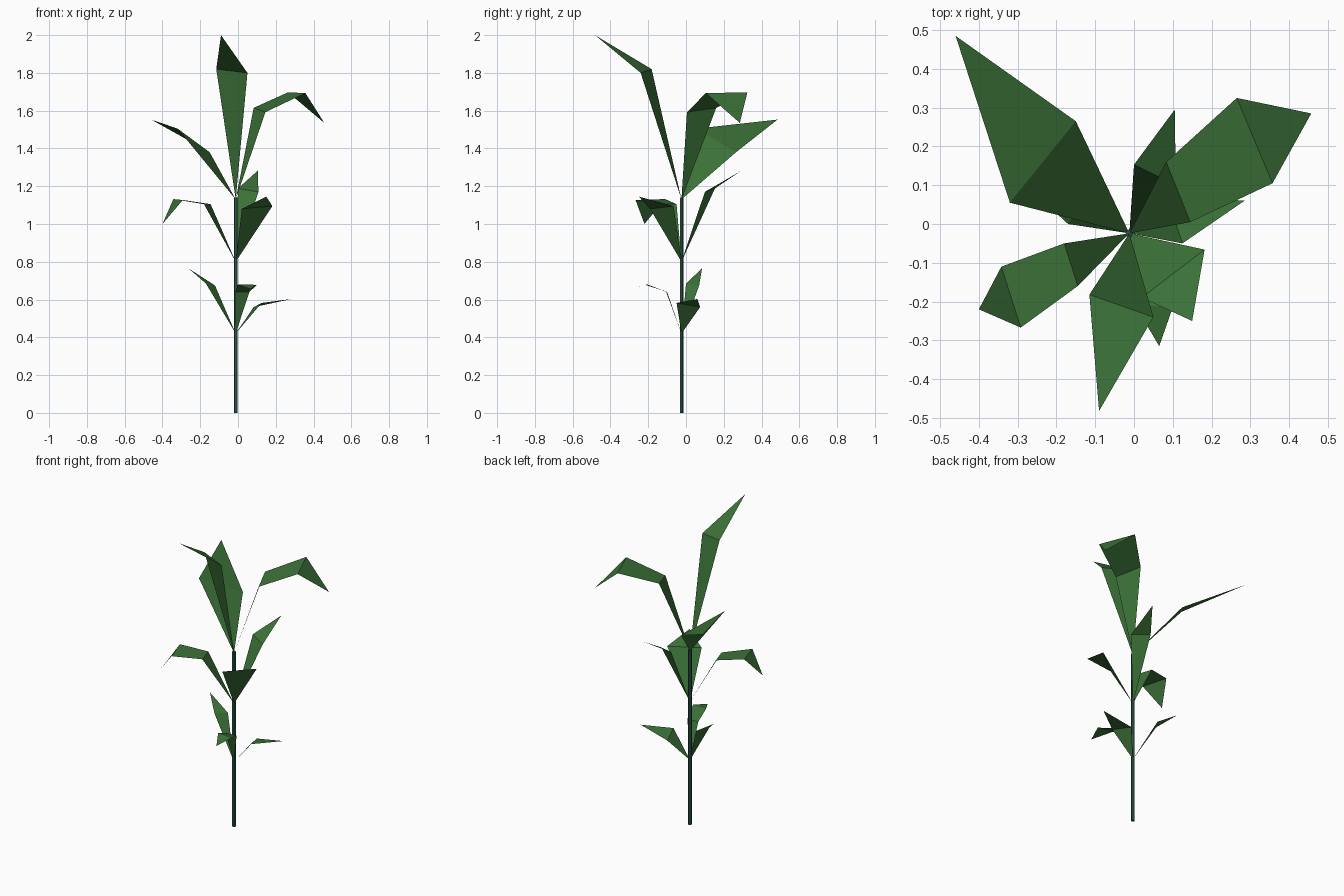
import bpy
from mathutils import Vector

if "Cube" in bpy.data.objects:
    bpy.data.objects.remove(bpy.data.objects["Cube"])

STEM_X, STEM_Y = -0.012, -0.024


def material(name, color):
    m = bpy.data.materials.new(name)
    m.diffuse_color = (*color, 1)
    m.use_nodes = True
    m.node_tree.nodes["Principled BSDF"].inputs["Base Color"].default_value = m.diffuse_color
    return m


leaf_green = material("leaf_green", (0.045, 0.17, 0.04))
stem_green = material("stem_green", (0.025, 0.09, 0.06))


def leaf(name, base_z, pairs, tip):
    """Flat blade: a point on the stem, one or two left/right pairs, then the tip."""
    verts = [Vector((STEM_X, STEM_Y, base_z))]
    for left, right in pairs:
        verts += [left, right]
    verts.append(tip)
    faces = [(0, 2, 1)]
    for i in range(1, len(pairs)):
        a = 2 * i - 1
        faces.append((a, a + 1, a + 3, a + 2))
    n = len(verts)
    faces.append((n - 3, n - 2, n - 1))
    mesh = bpy.data.meshes.new(name)
    mesh.from_pydata(verts, [], faces)
    mesh.materials.append(leaf_green)
    bpy.context.collection.objects.link(bpy.data.objects.new(name, mesh))


# stem
bpy.ops.mesh.primitive_cylinder_add(vertices=5, radius=0.011, depth=1.14,
                                    location=(STEM_X, STEM_Y, 0.57))
stem = bpy.context.object
stem.name = "stem"
stem.data.materials.append(stem_green)

# top tier
leaf("top_leaf_back_left", 1.13,
     [((-0.32, 0.055, 1.505), (-0.15, 0.265, 1.38))], (-0.46, 0.485, 1.553))
leaf("top_leaf_back_right", 1.13,
     [((0.083, 0.16, 1.615), (0.145, 0.005, 1.592)),
      ((0.265, 0.325, 1.697), (0.357, 0.105, 1.693))], (0.457, 0.285, 1.535))
leaf("top_leaf_front", 1.13,
     [((0.05, -0.24, 1.80), (-0.115, -0.182, 1.82))], (-0.09, -0.482, 2.0))

# middle tier
leaf("middle_leaf_front_left", 0.80,
     [((-0.145, -0.16, 1.105), (-0.18, -0.05, 1.105)),
      ((-0.292, -0.267, 1.127), (-0.342, -0.11, 1.132))], (-0.40, -0.22, 1.0))
leaf("middle_leaf_front_right", 0.80,
     [((0.182, -0.066, 1.095), (0.02, -0.19, 1.08))], (0.15, -0.25, 1.145))
leaf("middle_leaf_back", 0.80,
     [((0.0, 0.153, 1.188), (0.108, 0.10, 1.17))], (0.105, 0.295, 1.283))

# lower tier
leaf("lower_leaf_left", 0.42,
     [((-0.17, 0.0, 0.685), (-0.122, 0.07, 0.675))], (-0.262, 0.085, 0.765))
leaf("lower_leaf_right", 0.42,
     [((0.083, 0.075, 0.56), (0.125, -0.05, 0.582))], (0.285, 0.06, 0.603))
leaf("lower_leaf_front", 0.42,
     [((0.06, -0.10, 0.64), (-0.015, -0.105, 0.64)),
      ((0.10, -0.215, 0.678), (0.0, -0.205, 0.68))], (0.065, -0.315, 0.655))
